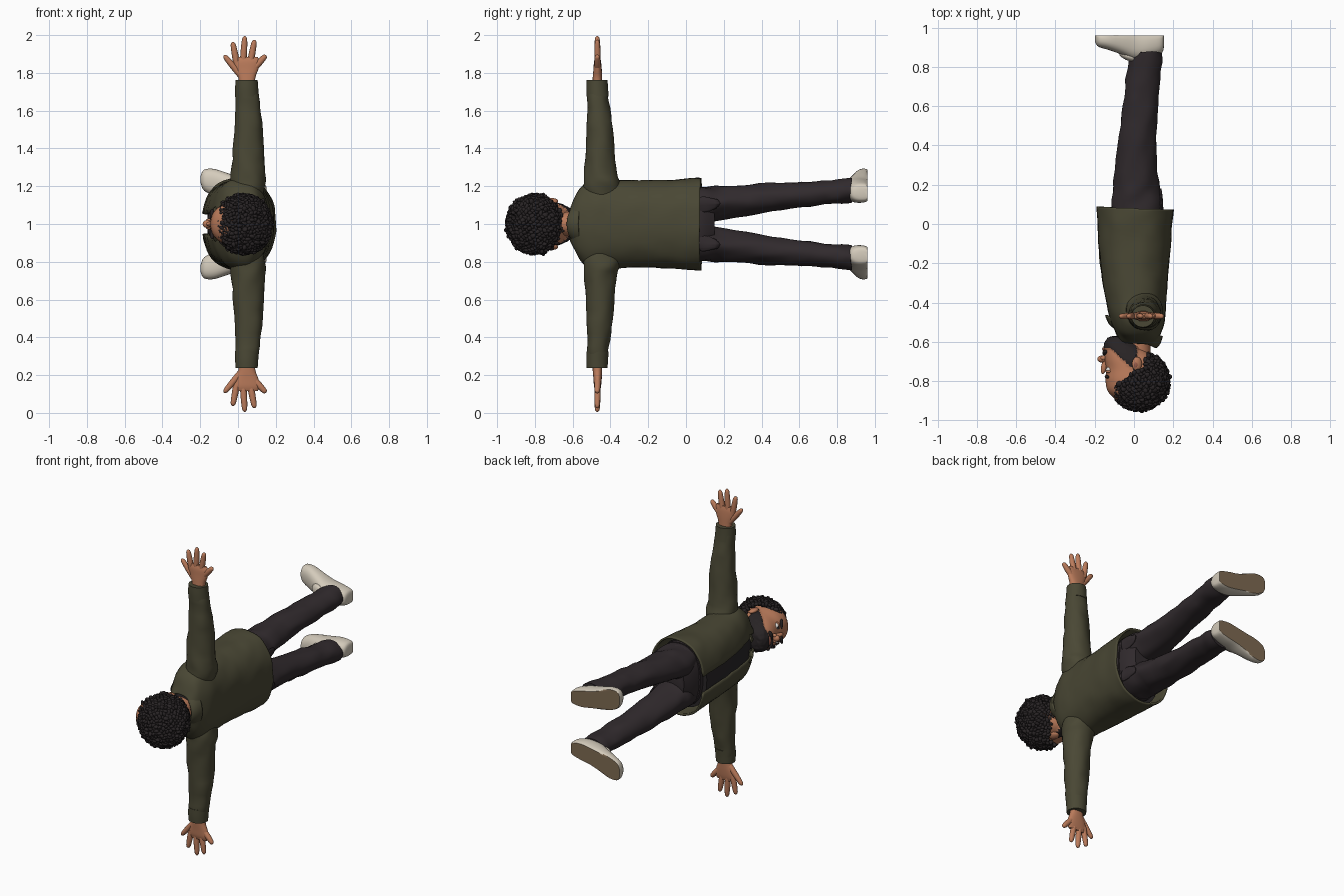
import bpy, bmesh, math, random
from mathutils import Vector, Matrix, noise

random.seed(4)
if "Cube" in bpy.data.objects:
    bpy.data.objects.remove(bpy.data.objects["Cube"])


def material(name, rgb):
    m = bpy.data.materials.new(name)
    m.use_nodes = True
    m.diffuse_color = (*rgb, 1)
    m.node_tree.nodes["Principled BSDF"].inputs["Base Color"].default_value = (*rgb, 1)
    return m


OLIVE = material("olive cloth", (.068, .064, .035))
TROUSER = material("charcoal denim", (.030, .023, .026))
SHIRT = material("black shirt", (.022, .019, .021))
HAIR = material("dark hair", (.021, .017, .018))
SKIN = material("skin", (.50, .20, .105))
LIP = material("lips", (.33, .11, .07))
WHITE = material("eye white", (.75, .72, .68))
SHOE = material("cream shoe", (.66, .60, .50))
SOLE = material("brown sole", (.21, .145, .085))


def finish(name, bm, mats, mirror=False, solid=0, rule=None):
    """Turn a bmesh into an object whose origin is on the body's mid plane."""
    bmesh.ops.recalc_face_normals(bm, faces=bm.faces)
    for f in bm.faces:
        f.smooth = True
        if rule:
            f.material_index = rule(f)
    for e in bm.edges:
        e.smooth = e.calc_face_angle(0) < .8
    me = bpy.data.meshes.new(name)
    bm.to_mesh(me)
    bm.free()
    for m in mats:
        me.materials.append(m)
    ob = bpy.data.objects.new(name, me)
    ob.location.z = 1
    bpy.context.collection.objects.link(ob)
    if solid:
        s = ob.modifiers.new("thickness", 'SOLIDIFY')
        s.thickness, s.offset = solid, 0
    if mirror:
        m = ob.modifiers.new("mirror", 'MIRROR')
        m.use_axis = (False, False, True)
    return ob


# Ring: centre, front axis, side axis and opening half angle, as one flat list
def ring_y(y, x0, x1, w, c=0, tilt=0, gap=0):
    return [(x0 + x1) / 2, y, c, (x0 - x1) / 2, tilt, 0, 0, 0, w, gap]


def ring_z(z, x0, x1, y0, y1):
    return [(x0 + x1) / 2, (y0 + y1) / 2, z, (x0 - x1) / 2, 0, 0, 0, (y1 - y0) / 2, 0, 0]


def catmull(a, b, c, d, t):
    return [.5 * (2 * q + (r - p) * t + (2 * p - 5 * q + 4 * r - s) * t * t
                  + (3 * q - p - 3 * r + s) * t ** 3) for p, q, r, s in zip(a, b, c, d)]


def loft(name, rings, mats, n=32, steps=4, power=1, crease=0, shape=None, **kw):
    """Skin smooth cross-sections; a ring with a gap stays open at the front."""
    ext = [rings[0], *rings, rings[-1]]
    dense = [catmull(*ext[i:i + 4], k / steps) for i in range(len(rings) - 1) for k in range(steps)]
    dense.append(rings[-1])
    open_ = rings[0][9] > 0
    bm, rows = bmesh.new(), []
    for r in dense:
        row = []
        for i in range(n + open_):
            a = r[9] + (2 * math.pi - 2 * r[9]) * i / n
            cs, sn = (math.copysign(abs(v) ** power, v) for v in (math.cos(a), math.sin(a)))
            p = Vector(r[:3]) + Vector(r[3:6]) * cs + Vector(r[6:9]) * sn
            if crease:
                p += crease * noise.noise_vector(p * 13)
            if shape:
                p = shape(p)
            row.append(bm.verts.new(p))
        rows.append(row)
    for a, b in zip(rows, rows[1:]):
        for i in range(n):
            j = (i + 1) % len(a)
            bm.faces.new((a[i], a[j], b[j], b[i]))
    if not open_:
        bm.faces.new(rows[0])
        bm.faces.new(rows[-1])
    return finish(name, bm, mats, **kw)


def ball(bm, centre, radii, sub=3, rot=None):
    m = Matrix.Translation(centre) @ (rot or Matrix()) @ Matrix.Diagonal((*radii, 1))
    bmesh.ops.create_icosphere(bm, subdivisions=sub, radius=1, matrix=m)


def blob(name, centre, radii, mat, mirror=False, rot=None):
    bm = bmesh.new()
    ball(bm, centre, radii, 3, rot)
    return finish(name, bm, [mat], mirror)


# Jacket body with open front, and the shirt under it
body = [(.08, -.185, .195, .238), (.02, -.183, .19, .237), (-.1, -.178, .182, .228),
        (-.25, -.165, .168, .226), (-.4, -.14, .158, .23), (-.49, -.12, .15, .232),
        (-.55, -.095, .13, .195), (-.585, -.08, .115, .13), (-.605, -.07, .1, .088)]
loft("jacket_body", [ring_y(y, a, b, w, tilt=.008, gap=.18 + .5 * max(0, -y - .3) ** 1.2)
                     for y, a, b, w in body], [OLIVE], n=48, power=.85, crease=.005, solid=.012)
loft("shirt", [ring_y(y, a + .02, b - .025, w - .025) for y, a, b, w in body[1:-1]],
     [SHIRT], power=.85)

# Folded collar, higher at the nape than at the throat
loft("collar", [ring_y(-.55, -.095, .095, .082, tilt=.05, gap=.5),
                ring_y(-.575, -.105, .11, .092, tilt=.052, gap=.45),
                ring_y(-.555, -.135, .13, .115, tilt=.052, gap=.42),
                ring_y(-.515, -.155, .142, .135, tilt=.055, gap=.4)], [OLIVE], solid=.01)

# Sleeves and cuffs
loft("sleeves", [ring_z(.14, -.035, .13, -.54, -.34), ring_z(.22, -.04, .148, -.545, -.35),
                 ring_z(.3, -.034, .142, -.537, -.37), ring_z(.5, -.02, .132, -.527, -.388),
                 ring_z(.65, -.014, .113, -.524, -.408), ring_z(.75, -.01, .101, -.523, -.418)],
     [OLIVE], crease=.008, mirror=True)
loft("cuffs", [ring_z(.675, -.015, .111, -.527, -.409), ring_z(.72, -.015, .107, -.528, -.413),
               ring_z(.762, -.013, .104, -.526, -.415)], [OLIVE], mirror=True)

# Hands: palm plus five tapered fingers
loft("palms", [ring_z(.72, .008, .088, -.498, -.442), ring_z(.775, .002, .092, -.494, -.444),
               ring_z(.82, -.015, .108, -.49, -.446), ring_z(.86, -.024, .116, -.487, -.45),
               ring_z(.885, -.012, .104, -.48, -.456)], [SKIN], n=24, power=.85, mirror=True)
fingers = {"thumb": (.012, .79, -.074, .893), "index": (-.008, .855, -.028, .963),
           "middle": (.028, .865, .036, .995), "ring": (.067, .862, .088, .975),
           "little": (.095, .835, .148, .893)}
for label, (x0, z0, x1, z1) in fingers.items():
    a, b = Vector((x0, -.468, z0)), Vector((x1, -.47, z1))
    side = (b - a).normalized().cross(Vector((0, 1, 0)))
    rings = []
    for t, r in ((-.1, .017), (.3, .0175), (.7, .0155), (.92, .012), (1, .003)):
        rings.append([*a.lerp(b, t), *(side * r), 0, r * .95, 0, 0])
    loft(label + "_fingers", rings, [SKIN], n=12, steps=3, mirror=True)

# Trousers: hips, waistband, legs and back pockets
loft("hips", [ring_y(-.08, -.13, .15, .19), ring_y(.02, -.13, .152, .197),
              ring_y(.09, -.115, .145, .194), ring_y(.15, -.09, .115, .14)], [TROUSER], power=.85)
loft("waistband", [ring_y(.0, -.137, .158, .202), ring_y(.045, -.135, .158, .203)], [TROUSER],
     power=.85)
legs = loft("trouser_legs", [
    ring_y(.04, -.11, .145, .097, .1), ring_y(.12, -.112, .138, .096, .102),
    ring_y(.22, -.1, .122, .086, .115), ring_y(.45, -.076, .117, .075, .14),
    ring_y(.65, -.05, .126, .067, .157), ring_y(.8, -.032, .14, .064, .171),
    ring_y(.875, -.022, .145, .062, .177)], [TROUSER], crease=.011, mirror=True)
bm = bmesh.new()
bmesh.ops.create_grid(bm, x_segments=10, y_segments=10, size=1)
for v in bm.verts:
    taper = 1 - .12 * v.co.y
    tip = .018 * (1 - abs(v.co.x)) * (v.co.y > .95)
    v.co = Vector((.16, .115 + .052 * v.co.y + tip, .105 + .048 * v.co.x * taper))
pocket = finish("back_pockets", bm, [TROUSER])
wrap = pocket.modifiers.new("wrap", 'SHRINKWRAP')
wrap.target, wrap.offset = legs, .004
thick = pocket.modifiers.new("thickness", 'SOLIDIFY')
thick.thickness, thick.offset = .006, 0
pocket.modifiers.new("mirror", 'MIRROR').use_axis = (False, False, True)

# Shoes with flat brown undersides, toes turned out
shoe = [(.152, .90, .02, .166), (.14, .87, .045, .167), (.08, .845, .06, .172),
        (.01, .835, .062, .184), (-.06, .862, .068, .203), (-.13, .887, .07, .222),
        (-.18, .902, .055, .232), (-.198, .925, .02, .236)]
loft("shoes", [[x, (top + .99) / 2, c, 0, (.99 - top) / 2, 0, 0, 0, w, 0] for x, top, w, c in shoe],
     [SHOE, SOLE], power=.85, shape=lambda p: Vector((p.x, min(p.y, .96), p.z)), mirror=True,
     rule=lambda f: int(f.normal.y > .8 and f.calc_center_median().y > .95))
blob("shoe_tongues", (-.03, .855, .193), (.05, .022, .04), SHOE, True, Matrix.Rotation(-.4, 4, 'Z'))

# Neck and head; the beard is the lower, slightly swollen part of the head
loft("neck", [ring_y(-.48, -.06, .08, .075), ring_y(-.56, -.06, .08, .064),
              ring_y(-.66, -.07, .085, .066)], [SKIN])


def bearded(p):
    return p.x < .015 and p.y > -.635 - .95 * max(0, p.x + .115)


def swell(p):
    if bearded(p):
        p = p + (p - Vector((-.02, -.70, 0))).normalized() * (.007 + .003 * noise.noise(p * 60))
    return p


loft("head", [ring_y(-.578, -.105, -.06, .02), ring_y(-.585, -.13, -.03, .05),
              ring_y(-.61, -.145, .01, .074), ring_y(-.65, -.15, .07, .095),
              ring_y(-.69, -.149, .11, .108), ring_y(-.74, -.142, .13, .115),
              ring_y(-.80, -.145, .14, .12), ring_y(-.86, -.128, .13, .11),
              ring_y(-.92, -.06, .09, .06)], [SKIN, HAIR], n=72, steps=8, power=.92, shape=swell,
     rule=lambda f: int(bearded(f.calc_center_median())))

# Face details
blob("nose_tip", (-.163, -.688, 0), (.024, .018, .021), SKIN)
blob("nose_bridge", (-.15, -.72, 0), (.016, .045, .013), SKIN, rot=Matrix.Rotation(-.25, 4, 'Z'))
blob("nostrils", (-.155, -.682, .018), (.015, .012, .011), SKIN, True)
blob("moustache", (-.146, -.657, .025), (.015, .012, .034), HAIR, True, Matrix.Rotation(-.3, 4, 'X'))
blob("mouth", (-.153, -.637, 0), (.009, .01, .03), LIP)
blob("eyes", (-.127, -.742, .045), (.016, .014, .021), WHITE, True)
blob("irises", (-.138, -.742, .044), (.007, .01, .01), HAIR, True)
blob("eyelids", (-.127, -.751, .045), (.018, .010, .025), SKIN, True)
blob("eyebrows", (-.137, -.778, .048), (.012, .009, .033), HAIR, True, Matrix.Rotation(.15, 4, 'X'))
blob("ears", (.015, -.712, .122), (.026, .036, .014), SKIN, True, Matrix.Rotation(.3, 4, 'Y'))
blob("ear_hollows", (.008, -.715, .132), (.012, .019, .006), LIP, True)


# Curly hair: a cap covered with many small curls, kept clear of the face
def hairy(p):
    return p.y < -.835 + .6 * (p.x + .13) or p.x > .055


centre, size = Vector((.028, -.80, 0)), Vector((.142, .142, .15))
bm = bmesh.new()
ball(bm, centre, size * .95, 4)
bmesh.ops.delete(bm, geom=[v for v in bm.verts if not hairy(v.co)], context='VERTS')
finish("hair_cap", bm, [HAIR])
bm = bmesh.new()
COUNT = 750
for i in range(COUNT):
    h = 1 - 2 * (i + .5) / COUNT
    a = i * math.pi * (3 - math.sqrt(5))
    r = math.sqrt(1 - h * h)
    d = Vector((r * math.cos(a), h, r * math.sin(a)))
    p = centre + Vector(d * size) * random.uniform(.97, 1.05)
    if hairy(p):
        rot = Matrix.Rotation(random.uniform(0, 6), 4, Vector([random.uniform(-1, 1) for _ in d]))
        s = random.uniform(.011, .016)
        ball(bm, p, (s * 1.35, s, s * .75), 2, rot)
finish("hair_curls", bm, [HAIR])
